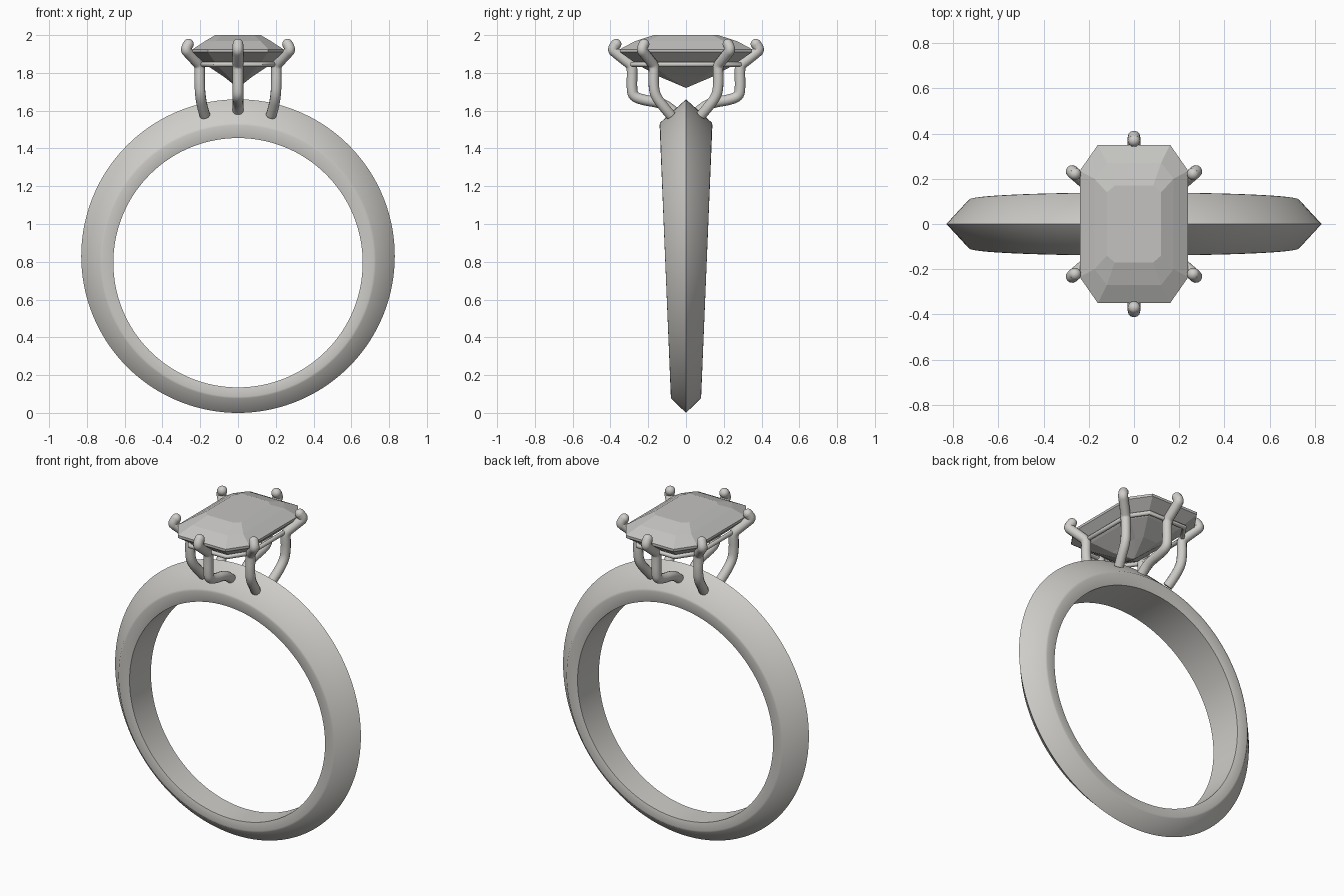
import bpy, math

cube = bpy.data.objects.get("Cube")
if cube:
    bpy.data.objects.remove(cube, do_unlink=True)


def material(name, colour):
    m = bpy.data.materials.new(name)
    m.use_nodes = True
    m.diffuse_color = colour
    m.node_tree.nodes["Principled BSDF"].inputs["Base Color"].default_value = colour
    return m


metal = material("warm grey metal", (0.62, 0.61, 0.58, 1))
stone = material("grey stone", (0.55, 0.545, 0.53, 1))


def finish(obj, mat, angle=None):
    obj.data.materials.append(mat)
    if angle is not None:
        bpy.ops.object.select_all(action='DESELECT')
        obj.select_set(True)
        bpy.context.view_layer.objects.active = obj
        bpy.ops.object.shade_smooth_by_angle(angle=math.radians(angle))
    return obj


def mesh_object(name, verts, faces):
    me = bpy.data.meshes.new(name)
    me.from_pydata(verts, [], faces)
    obj = bpy.data.objects.new(name, me)
    bpy.context.collection.objects.link(obj)
    return obj


def bridge(rings, n, closed=False):
    """Quads between consecutive rings of n points."""
    count = rings if closed else rings - 1
    return [(r * n + i, r * n + (i + 1) % n,
             (r + 1) % rings * n + (i + 1) % n, (r + 1) % rings * n + i)
            for r in range(count) for i in range(n)]


# Band: knife-edge section whose width tapers towards the bottom
def band():
    # (circle centre height, radius, share of half width)
    half = [(0.795, 0.66, 0.94), (0.798, 0.675, 0.975), (0.804, 0.718, 1.0),
            (0.806, 0.73, 0.98)]
    section = ([(c, r, -w) for c, r, w in half] + [(0.83, 0.83, 0)]
               + [(c, r, w) for c, r, w in reversed(half)])
    verts, steps = [], 144
    for s in range(steps):
        a = 2 * math.pi * s / steps
        for c, r, w in section:
            z = c + r * math.cos(a)
            width = 0.08 + 0.06 * (z - 0.08) / 1.45
            verts.append((r * math.sin(a), w * width, z))
    faces = bridge(steps, len(section), closed=True)
    finish(mesh_object("band", verts, faces), metal, 40)


# Stone: stacked cut-corner rectangles, from the point up to the table
def octagon(x, y, cx, cy, z):
    return [(x, cy, z), (cx, y, z), (-cx, y, z), (-x, cy, z),
            (-x, -cy, z), (-cx, -y, z), (cx, -y, z), (x, -cy, z)]


def gem():
    levels = [(0.075, 0.14, 0.05, 0.10, 1.78), (0.165, 0.25, 0.11, 0.17, 1.84),
              (0.24, 0.35, 0.16, 0.235, 1.91), (0.24, 0.35, 0.16, 0.235, 1.925),
              (0.175, 0.27, 0.12, 0.20, 1.968), (0.12, 0.17, 0.085, 0.14, 2.0)]
    verts = [v for level in levels for v in octagon(*level)]
    n = len(verts)
    faces = bridge(len(levels), 8) + [tuple(range(n - 8, n))]
    verts.append((0, 0, 1.72))
    faces += [((i + 1) % 8, i, n) for i in range(8)]
    finish(mesh_object("stone", verts, faces), stone)


# Round wire along a path, with ball ends unless the loop is closed
def wire(name, path, radius, cyclic=False):
    cu = bpy.data.curves.new(name, 'CURVE')
    cu.dimensions = '3D'
    cu.bevel_depth = radius
    cu.bevel_resolution = 4
    cu.resolution_u = 6
    cu.use_fill_caps = True
    sp = cu.splines.new('POLY' if cyclic else 'NURBS')
    sp.points.add(len(path) - 1)
    for p, co in zip(sp.points, path):
        p.co = (*co, 1)
    sp.use_cyclic_u = cyclic
    if not cyclic:
        sp.use_endpoint_u = True
        sp.order_u = 3
    tmp = bpy.data.objects.new(name, cu)
    bpy.context.collection.objects.link(tmp)
    bpy.context.view_layer.update()
    me = bpy.data.meshes.new_from_object(tmp.evaluated_get(bpy.context.evaluated_depsgraph_get()))
    bpy.data.objects.remove(tmp)
    me.materials.clear()
    obj = bpy.data.objects.new(name, me)
    bpy.context.collection.objects.link(obj)
    finish(obj, metal, 50)
    if not cyclic:
        bpy.ops.mesh.primitive_uv_sphere_add(segments=16, ring_count=10,
                                             radius=radius, location=path[-1])
        tip = bpy.context.object
        tip.name = name + "_tip"
        finish(tip, metal, 50)


# Prongs: two at the ends, four at the corners
END = [(0, 0.06, 1.59), (0, 0.10, 1.625), (0, 0.15, 1.645), (0, 0.22, 1.655),
       (0, 0.28, 1.675), (0, 0.287, 1.72), (0, 0.285, 1.80), (0, 0.287, 1.84),
       (0, 0.32, 1.865), (0, 0.37, 1.905), (0, 0.392, 1.925), (0, 0.37, 1.952)]
CORNER = [(0.175, 0.08, 1.575), (0.187, 0.11, 1.61), (0.20, 0.165, 1.68),
          (0.203, 0.172, 1.75), (0.203, 0.17, 1.80), (0.203, 0.17, 1.84),
          (0.225, 0.19, 1.865), (0.262, 0.222, 1.905), (0.28, 0.238, 1.925),
          (0.262, 0.222, 1.952)]
for sy, end in ((-1, "front"), (1, "back")):
    wire(end + "_prong", [(x, sy * y, z) for x, y, z in END], 0.028)
    for sx, side in ((-1, "right"), (1, "left")):
        wire(f"{end}_{side}_prong", [(sx * x, sy * y, z) for x, y, z in CORNER], 0.028)

band()
gem()
# Gallery rail joining the prongs under the stone
wire("gallery_rail", octagon(0.2, 0.285, 0.125, 0.175, 1.845), 0.013, cyclic=True)
